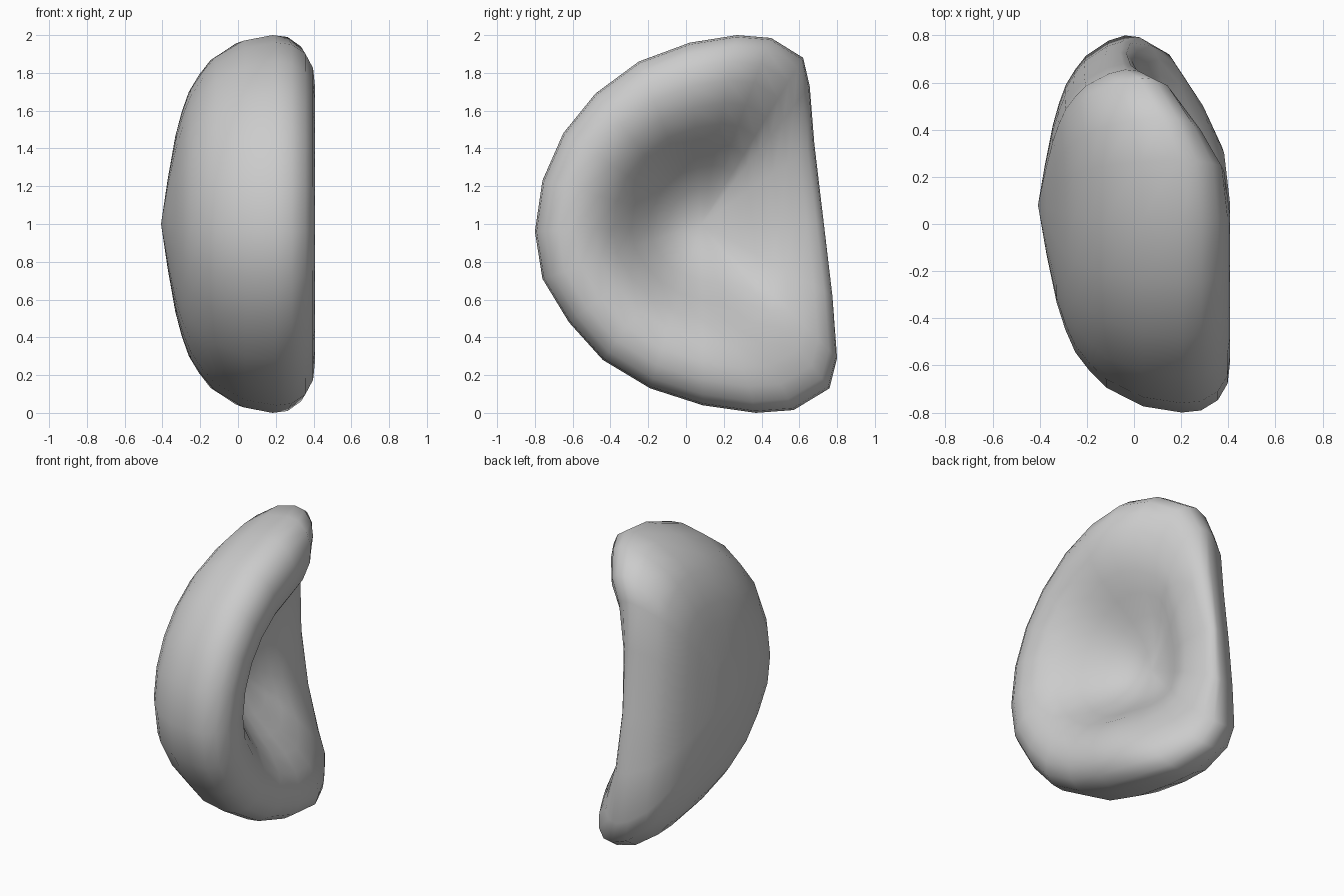
import bpy, bmesh

if "Cube" in bpy.data.objects:
    bpy.data.objects.remove(bpy.data.objects["Cube"])

# D-shaped outline seen from the right: (y, z, x at the outline, x at the rim crest)
outline = [
    (-.80, .96, .20, .405), (-.76, 1.23, .20, .405), (-.65, 1.48, .20, .405),
    (-.48, 1.69, .20, .405), (-.25, 1.86, .20, .405), (.02, 1.96, .20, .405),
    (.27, 2.0, .18, .38), (.45, 1.985, .11, .29), (.62, 1.88, .02, .18),
    (.655, 1.73, -.04, .10), (.68, 1.42, -.05, .035), (.73, 1.0, -.06, .005),
    (.775, .62, -.05, .03), (.80, .29, -.04, .11), (.76, .13, .02, .19),
    (.57, .015, .11, .30), (.37, 0, .18, .38), (.09, .04, .20, .405),
    (-.19, .13, .20, .405), (-.44, .28, .20, .405), (-.62, .48, .20, .405),
    (-.76, .71, .20, .405),
]
CY, CZ = .08, 1.0          # centre of the dish
FLOOR, BACK = -.075, -.41  # dish floor and domed back


def profile(xo, xc):
    """Radial section from the domed back, round the rim, into the dish."""
    slim = .35 * max(0, .2 - xo)   # thinner towards the straight edge
    pts = [(s, xo - (xo - BACK) * (k - slim * s)) for s, k in
           ((.24, .94), (.47, .87), (.60, .81), (.71, .74), (.80, .64),
            (.88, .525), (.97, .27))]
    pts += [(1, xo), (.99, xo + .4 * (xc - xo)), (.94, xo + .75 * (xc - xo)),
            (.86, xo + .95 * (xc - xo)), (.76, xc)]
    d = xc - FLOOR
    pts += [(s, FLOOR + d * k) for s, k in
            ((.64, .95), (.53, .79), (.42, .53), (.31, .27), (.20, .10), (.10, .02))]
    return pts


# Dished shell
bm = bmesh.new()
cols = [[bm.verts.new((x, CY + s * (y - CY), CZ + s * (z - CZ)))
         for s, x in profile(xo, xc)] for y, z, xo, xc in outline]
back = bm.verts.new((BACK, CY, CZ))
floor = bm.verts.new((FLOOR, CY, CZ))
for i, a in enumerate(cols):
    b = cols[(i + 1) % len(cols)]
    bm.faces.new((back, a[0], b[0]))
    bm.faces.new((floor, b[-1], a[-1]))
    for k in range(len(a) - 1):
        bm.faces.new((a[k], a[k + 1], b[k + 1], b[k]))
# Even out the dish slightly
inner = [v for c in cols for v in c[12:]]
for _ in range(2):
    bmesh.ops.smooth_vert(bm, verts=inner, factor=.3, use_axis_x=True)
bmesh.ops.recalc_face_normals(bm, faces=bm.faces)
for f in bm.faces:
    f.smooth = True
# Centre on x
xs = [v.co.x for v in bm.verts]
for v in bm.verts:
    v.co.x -= (max(xs) + min(xs)) / 2
mesh = bpy.data.meshes.new("dished_shell")
bm.to_mesh(mesh)
bm.free()
obj = bpy.data.objects.new("dished_shell", mesh)
bpy.context.collection.objects.link(obj)
